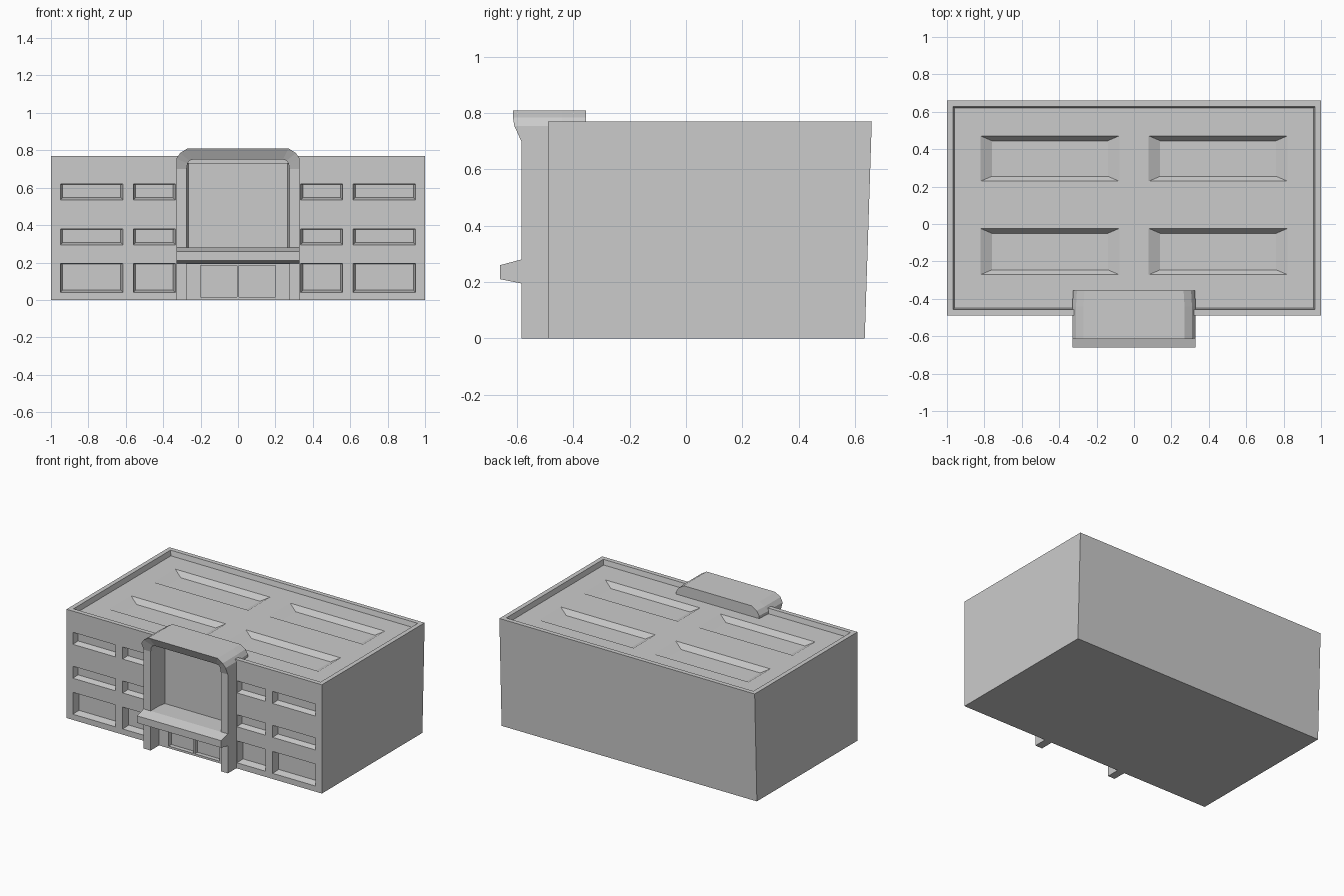
import bpy, bmesh

if "Cube" in bpy.data.objects:
    bpy.data.objects.remove(bpy.data.objects["Cube"])


def make(name, sections, closed_ends=True):
    """Loft a solid through a list of equal-length point rings."""
    bm = bmesh.new()
    rings = [[bm.verts.new(p) for p in ring] for ring in sections]
    n = len(rings[0])
    for a, b in zip(rings, rings[1:]):
        for i in range(n):
            j = (i + 1) % n
            bm.faces.new((a[i], a[j], b[j], b[i]))
    if closed_ends:
        bm.faces.new(rings[0])
        bm.faces.new(rings[-1])
    bmesh.ops.recalc_face_normals(bm, faces=bm.faces)
    me = bpy.data.meshes.new(name)
    bm.to_mesh(me)
    bm.free()
    ob = bpy.data.objects.new(name, me)
    bpy.context.collection.objects.link(ob)
    return ob


def rect_z(x0, x1, y0, y1, z):
    return [(x0, y0, z), (x1, y0, z), (x1, y1, z), (x0, y1, z)]


def rect_y(x0, x1, z0, z1, y):
    return [(x0, y, z0), (x1, y, z0), (x1, y, z1), (x0, y, z1)]


def cut(target, sections):
    """Carve a lofted recess out of the target."""
    cutter = make("cutter", sections)
    cutter.hide_render = True
    mod = target.modifiers.new("recess", 'BOOLEAN')
    mod.operation = 'DIFFERENCE'
    mod.solver = 'EXACT'
    mod.object = cutter
    bpy.context.view_layer.objects.active = target
    bpy.ops.object.modifier_apply(modifier=mod.name)
    bpy.data.objects.remove(cutter)


# Main block, with the back wall leaning slightly outwards
body = make("building_body", [rect_z(-1, 1, -0.49, 0.635, 0),
                              rect_z(-1, 1, -0.49, 0.66, 0.77)])

# Sunken roof inside the parapet
cut(body, [rect_z(-0.96, 0.96, -0.45, 0.62, 0.735),
           rect_z(-0.975, 0.975, -0.465, 0.635, 0.80)])

# Four shallow roof wells with sloping sides
for x0, x1 in ((-0.83, -0.07), (0.07, 0.83)):
    for y0, y1 in ((-0.275, -0.02), (0.225, 0.475)):
        cut(body, [rect_z(x0 + 0.07, x1 - 0.07, y0 + 0.03, y1 - 0.03, 0.70),
                   rect_z(x0, x1, y0, y1, 0.74)])

# Three rows of recessed windows on both wings
for z0, z1, depth in ((0.04, 0.195, 0.05), (0.295, 0.38, 0.04), (0.535, 0.62, 0.04)):
    for x0, x1 in ((-0.95, -0.615), (-0.56, -0.335), (0.335, 0.56), (0.615, 0.95)):
        cut(body, [rect_y(x0, x1, z0, z1, -0.52),
                   rect_y(x0, x1, z0, z1, -0.49),
                   rect_y(x0 + 0.012, x1 - 0.012, z0 + 0.012, z1 - 0.004, -0.49 + depth)])

# Tall entrance panel and the two door recesses under the canopy
cut(body, [rect_y(-0.28, 0.28, 0.25, 0.742, -0.52),
           rect_y(-0.265, 0.265, 0.25, 0.742, -0.44)])
for x0, x1 in ((-0.20, -0.005), (0.005, 0.20)):
    cut(body, [rect_y(x0, x1, 0.015, 0.185, -0.52),
               rect_y(x0, x1, 0.015, 0.185, -0.46)])

# Portal frame: outer x, outer z, inner x, inner z, front y (flaring at the top)
half = [(0.33, 0.0, 0.275, 0.0, -0.585),
        (0.33, 0.70, 0.275, 0.70, -0.585),
        (0.33, 0.755, 0.27, 0.73, -0.61),
        (0.31, 0.785, 0.26, 0.745, -0.615),
        (0.27, 0.81, 0.24, 0.75, -0.615)]
path = half + [(-a, b, -c, d, e) for a, b, c, d, e in reversed(half)]
make("portal_frame", [[(ox, -0.485, oz), (ox, fy, oz), (ix, -0.585, iz), (ix, -0.485, iz)]
                      for ox, oz, ix, iz, fy in path])


# Hood that carries the portal top back over the roof
def hood_ring(w, y):
    side = [(w, 0.73), (w, 0.755), (w - 0.02, 0.785), (w - 0.06, 0.81)]
    return [(x, y, z) for x, z in side + [(-x, z) for x, z in reversed(side)]]


make("portal_hood", [hood_ring(0.33, -0.49), hood_ring(0.33, -0.44), hood_ring(0.325, -0.355)])

# Entrance canopy with a tapered front edge
canopy = [(-0.43, 0.19), (-0.585, 0.195), (-0.66, 0.21), (-0.66, 0.26), (-0.585, 0.28), (-0.43, 0.28)]
make("entrance_canopy", [[(x, y, z) for y, z in canopy] for x in (-0.33, 0.33)])
